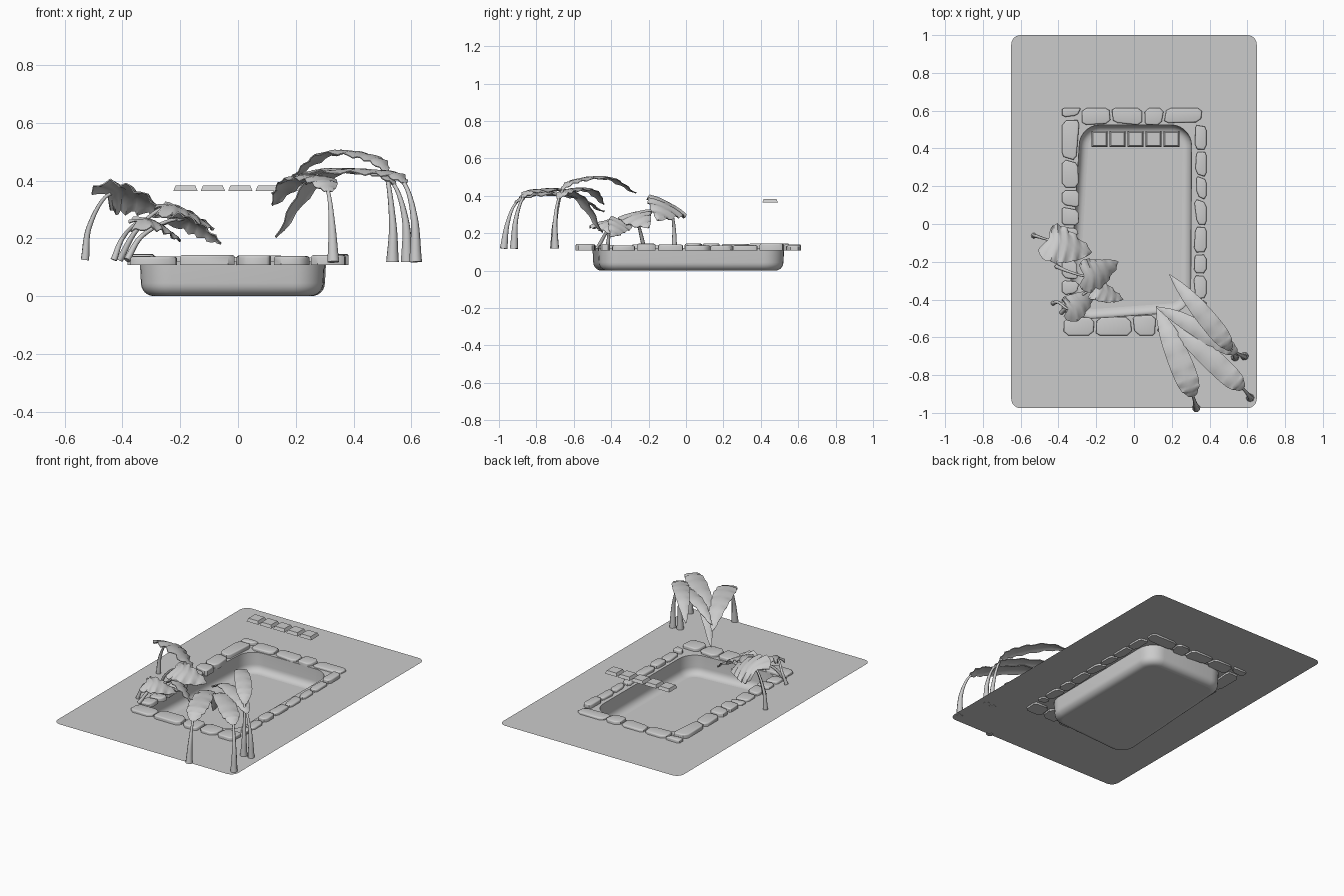
import bpy, bmesh, random
from math import sin, cos, pi, radians
from mathutils import Vector, Matrix

if "Cube" in bpy.data.objects:
    bpy.data.objects.remove(bpy.data.objects["Cube"])

random.seed(4)
GROUND = 0.12


def make(name, verts, faces, smooth=None, solid=0):
    me = bpy.data.meshes.new(name)
    me.from_pydata(verts, [], faces)
    bm = bmesh.new()
    bm.from_mesh(me)
    if solid:
        bmesh.ops.solidify(bm, geom=bm.faces[:], thickness=solid)
        bmesh.ops.recalc_face_normals(bm, faces=bm.faces)
    bm.to_mesh(me)
    bm.free()
    ob = bpy.data.objects.new(name, me)
    bpy.context.collection.objects.link(ob)
    if smooth:
        bpy.context.view_layer.objects.active = ob
        bpy.ops.object.select_all(action='DESELECT')
        ob.select_set(True)
        bpy.ops.object.shade_smooth_by_angle(angle=radians(smooth))
    return ob


def rounded(corners, r, z, inset=0.0, n=8):
    """Rounded four-corner loop, starting at the +x +y corner, counter-clockwise."""
    pts = []
    for k, ((x, y), (sx, sy)) in enumerate(zip(corners, [(1, 1), (-1, 1), (-1, -1), (1, -1)])):
        for i in range(n):
            a = (k + i / (n - 1)) * pi / 2
            q = r - inset
            pts.append((x - sx * r + q * cos(a), y - sy * r + q * sin(a), z))
    return pts


def bridge(loops):
    n = len(loops[0])
    return [(a * n + i, (a + 1) * n + i, (a + 1) * n + (i + 1) % n, a * n + (i + 1) % n)
            for a in range(len(loops) - 1) for i in range(n)]


# ground sheet with the pool opening, and the pool basin
outer = [(0.65, 1.0), (-0.65, 1.0), (-0.65, -0.975), (0.65, -0.975)]
pool = [(0.305, 0.525), (-0.29, 0.525), (-0.34, -0.5), (0.30, -0.47)]
lg = [rounded(outer, 0.05, GROUND), rounded(pool, 0.11, GROUND)]
make("ground", sum(lg, []), bridge(lg))
lb = [rounded(pool, 0.11, GROUND), rounded(pool, 0.11, 0.045, 0.004)]
for i in range(1, 7):
    a = i / 6 * pi / 2
    lb.append(rounded(pool, 0.11, 0.045 * (1 - sin(a)), 0.004 + 0.045 * (1 - cos(a))))
n = len(lb[0])
make("pool_basin", sum(lb, []), bridge(lb) + [tuple(range((len(lb) - 1) * n, len(lb) * n))], 40)


# irregular bevelled coping stones
def stone(name, quad):
    z0, z1 = 0.108, random.uniform(0.134, 0.147)
    pts = []
    for i in range(4):
        p, prev, nxt = (Vector(quad[(i + d) % 4]) for d in (0, -1, 1))
        c = random.uniform(0.1, 0.25)
        for q in (prev, nxt):
            pts.append(p + (q - p).normalized() * min(c * (q - p).length, 0.025))
    bm = bmesh.new()
    vs = [bm.verts.new((p.x, p.y, z0)) for p in pts]
    f = bm.faces.new(vs)
    ext = bmesh.ops.extrude_face_region(bm, geom=[f])
    for v in ext["geom"]:
        if isinstance(v, bmesh.types.BMVert):
            v.co.z = z1
    bmesh.ops.recalc_face_normals(bm, faces=bm.faces)
    top = [e for e in bm.edges if all(v.co.z > z0 + 0.01 for v in e.verts)]
    bmesh.ops.bevel(bm, geom=top, offset=0.008, segments=3, profile=0.5, affect='EDGES')
    me = bpy.data.meshes.new(name)
    bm.to_mesh(me)
    bm.free()
    ob = bpy.data.objects.new(name, me)
    bpy.context.collection.objects.link(ob)
    bpy.context.view_layer.objects.active = ob
    bpy.ops.object.select_all(action='DESELECT')
    ob.select_set(True)
    bpy.ops.object.shade_smooth_by_angle(angle=radians(45))


def row(name, along_x, inner, edge, cuts):
    """Stones between neighbouring cuts; each joint gets a random slant."""
    joints = [(c + random.uniform(-.015, .015), c + random.uniform(-.012, .012)) for c in cuts]
    for i in range(len(cuts) - 1):
        (a0, a1), (b0, b1) = joints[i], joints[i + 1]
        inn = [inner + random.uniform(-.01, .01) for _ in range(2)]
        g = 0.007
        q = [(a0 + g, inn[0]), (b0 - g, inn[1]), (b1 - g, edge), (a1 + g, edge)]
        stone(f"{name}_{i}", q if along_x else [(y, x) for x, y in q])


row("front_stone", True, -0.488, -0.59, [-0.37, -0.2, 0.0, 0.11, 0.25, 0.38])
row("back_stone", True, 0.53, 0.615, [-0.27, -0.12, 0.05, 0.155, 0.37])
row("left_stone", False, -0.298, -0.382, [-0.48, -0.38, -0.29, -0.18, -0.08, 0.0, 0.09, 0.19, 0.34, 0.56])
row("right_stone", False, 0.325, 0.383, [-0.47, -0.39, -0.27, -0.165, 0.0, 0.13, 0.25, 0.38, 0.52])
stone("corner_stone", [(-0.38, 0.565), (-0.3, 0.575), (-0.28, 0.615), (-0.38, 0.615)])

# row of floating tapered tiles
for i in range(5):
    x = -0.182 + i * 0.095
    v = [(x + sx * h, 0.45 + sy * h, z) for h, z in ((0.042, 0.364), (0.034, 0.383))
         for sx, sy in ((-1, -1), (1, -1), (1, 1), (-1, 1))]
    make(f"tile_{i}", v, [(3, 2, 1, 0), (4, 5, 6, 7)] +
         [(k, (k + 1) % 4, (k + 1) % 4 + 4, k + 4) for k in range(4)])


# plants: a tapering stem swept along a path, then a folded leaf blade
def spline(points, steps):
    p = [Vector(q) for q in points]
    p = [2 * p[0] - p[1]] + p + [2 * p[-1] - p[-2]]
    out = []
    for i in range(1, len(p) - 2):
        a, b, c, d = p[i - 1:i + 3]
        for s in range(steps):
            t = s / steps
            out.append(0.5 * (2 * b + (c - a) * t + (2 * a - 5 * b + 4 * c - d) * t * t
                              + (3 * b - a - 3 * c + d) * t ** 3))
    return out + [p[-2]]


def plant(name, path, split, width, heart=False, roll=0, r0=0.022, r1=0.007):
    steps = 8
    pts = spline(path, steps)
    flat = pts[-1] - pts[0]
    flat.z = 0
    side = flat.cross(Vector((0, 0, 1))).normalized()
    frames = []
    for i in range(len(pts)):
        t = (pts[min(i + 1, len(pts) - 1)] - pts[max(i - 1, 0)]).normalized()
        s = (side - t * side.dot(t)).normalized()
        frames.append((pts[i], t, s, s.cross(t)))
    cut = split * steps
    loops = []
    for i, (p, t, s, nn) in enumerate(frames[:cut + 2]):
        r = r1 + (r0 - r1) * (1 - min(i / cut, 1)) ** 1.5
        loops.append([p + r * (s * cos(k * pi / 4) + nn * sin(k * pi / 4)) for k in range(8)])
    make(name + "_stem", sum(loops, []), bridge(loops) + [tuple(range(8))], 50)
    blade = frames[cut:]
    m = len(blade) - 1
    verts, us = [], [-1, -0.66, -0.33, 0, 0.33, 0.66, 1]
    for i, (p, t, s, nn) in enumerate(blade):
        f = i / m
        rot = Matrix.Rotation(radians(roll), 3, t)
        s, nn = rot @ s, rot @ nn
        if heart:
            w = max(sin(pi * (0.04 + 0.96 * f) ** 0.58), 0.01) ** 0.7
        else:
            w = max(sin(pi * (0.03 + 0.97 * f) ** 0.85), 0.01) ** 0.75
        w *= width / 2
        for u in us:
            back = 0.035 * abs(u) * (1 - f) ** 2 if heart else 0
            ripple = 0.05 * width * sin(i * 1.9) * abs(u)
            drop = -0.22 * w * u * u + ripple
            verts.append(p + s * (u * w) + nn * (drop + 0.006) - t * back)
    c = len(us)
    make(name + "_leaf", verts, [(i * c + j, i * c + j + 1, (i + 1) * c + j + 1, (i + 1) * c + j)
                                 for i in range(m) for j in range(c - 1)], 60, 0.004)


# arching long-leaf plant, front right
plant("long_leaf_a", [(.33, -.975, .118), (.325, -.955, .25), (.312, -.91, .36), (.28, -.82, .41),
                      (.19, -.6, .40), (.12, -.44, .31)], 2, 0.125)
plant("long_leaf_b", [(.615, -.92, .118), (.61, -.91, .27), (.575, -.87, .39), (.50, -.80, .43),
                      (.28, -.59, .41), (.135, -.45, .2)], 2, 0.115)
plant("long_leaf_c", [(.535, -.705, .118), (.535, -.70, .26), (.51, -.66, .43), (.45, -.58, .485),
                      (.31, -.41, .495), (.19, -.27, .41)], 2, 0.10)
plant("long_leaf_d", [(.585, -.70, .118), (.58, -.70, .26), (.54, -.68, .385), (.46, -.63, .43),
                      (.26, -.51, .43), (.12, -.44, .35)], 2, 0.095)

# round-leaf plant, left
plant("round_leaf_a", [(-.53, -.062, .125), (-.515, -.065, .24), (-.45, -.085, .35), (-.35, -.11, .345),
                       (-.225, -.15, .27)], 2, 0.23, True, -28, 0.015, 0.006)
plant("round_leaf_b", [(-.41, -.225, .125), (-.35, -.25, .23), (-.26, -.275, .305), (-.18, -.26, .29),
                       (-.085, -.2, .23)], 2, 0.185, True, 12, 0.012, 0.006)
plant("round_leaf_c", [(-.43, -.42, .125), (-.4, -.415, .2), (-.345, -.45, .255), (-.28, -.42, .25),
                       (-.2, -.35, .19)], 2, 0.15, True, 12, 0.012, 0.006)
plant("round_leaf_d", [(-.385, -.47, .125), (-.33, -.42, .21), (-.22, -.345, .265), (-.14, -.365, .24),
                       (-.06, -.4, .18)], 2, 0.13, True, -15, 0.012, 0.006)
